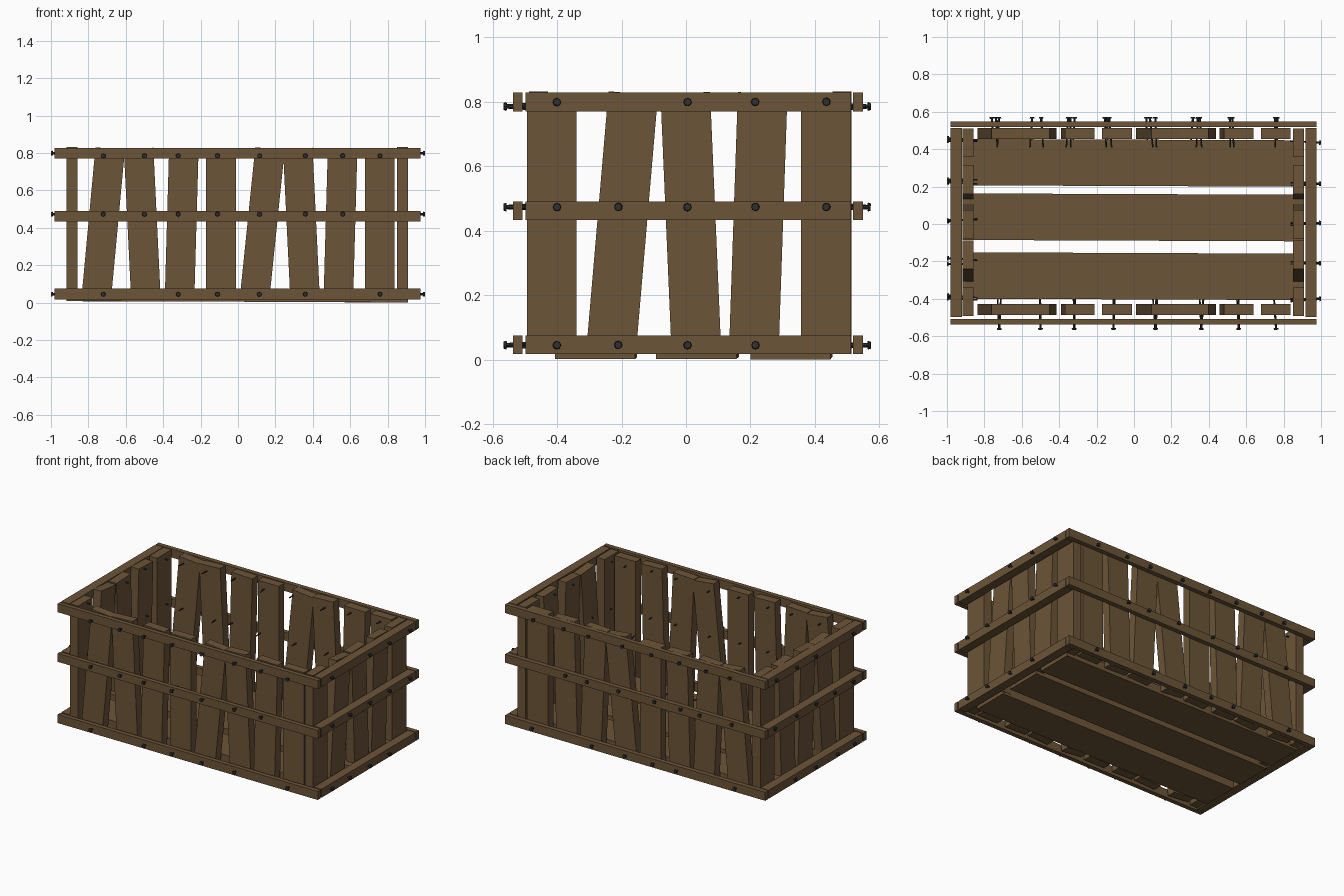
import bpy, math, random
from mathutils import Vector, Matrix

if "Cube" in bpy.data.objects:
    bpy.data.objects.remove(bpy.data.objects["Cube"])

random.seed(4)

def mat(name, c):
    m = bpy.data.materials.new(name)
    m.diffuse_color = (*c, 1)
    m.use_nodes = True
    m.node_tree.nodes["Principled BSDF"].inputs["Base Color"].default_value = m.diffuse_color
    return m

wood = mat("wood", (0.15, 0.09, 0.04))
iron = mat("iron", (0.03, 0.03, 0.033))

def box(name, lo, hi, axis='X', angle=0.0):
    """Box between two corners, turned about its own centre."""
    lo, hi = Vector(lo), Vector(hi)
    bpy.ops.mesh.primitive_cube_add(size=1)
    o = bpy.context.object
    o.name = name
    o.data.transform(Matrix.Diagonal((*(hi - lo), 1)))
    o.data.transform(Matrix.Rotation(angle, 4, axis))
    o.location = (lo + hi) / 2
    o.data.materials.append(wood)
    return o

def cyl(r1, r2, depth, z):
    bpy.ops.mesh.primitive_cone_add(vertices=8, radius1=r1, radius2=r2, depth=depth)
    o = bpy.context.object
    o.data.transform(Matrix.Translation((0, 0, z)))
    o.data.materials.append(iron)
    return o

# master nail: head outermost at z = 0, shank running to -z
head = cyl(0.013, 0.011, 0.008, -0.004)
shank = cyl(0.004, 0.006, 0.155, -0.0855)
shank.select_set(True)
head.select_set(True)
bpy.context.view_layer.objects.active = head
bpy.ops.object.join()
nail_mesh = head.data
bpy.data.objects.remove(head)

def nail(name, pos, out):
    """Nail hammered in slightly askew, head pointing along 'out'."""
    d = Vector(out) + Vector([random.uniform(-0.09, 0.09) for _ in range(3)])
    o = bpy.data.objects.new(name, nail_mesh)
    o.location = pos
    o.rotation_mode = 'QUATERNION'
    o.rotation_quaternion = d.to_track_quat('Z', 'Y')
    bpy.context.collection.objects.link(o)

# three bands of rails round the crate
for z0, z1 in ((0.017, 0.075), (0.433, 0.49), (0.77, 0.828)):
    box("front_rail", (-0.98, -0.537, z0), (0.976, -0.507, z1))
    box("back_rail", (-0.98, 0.518, z0), (0.976, 0.549, z1))
    box("left_rail", (-0.98, -0.498, z0), (-0.92, 0.512, z1))
    box("right_rail", (0.917, -0.498, z0), (0.976, 0.512, z1))

# long wall slats: x at the bottom and top of each
long_slats = [(-0.753, -0.688), (-0.495, -0.529), (-0.311, -0.291), (-0.091, -0.091),
              (0.094, 0.166), (0.356, 0.322), (0.538, 0.558), (0.757, 0.757)]
for b, t in long_slats:
    c, a = (b + t) / 2, math.atan2((t - b), 0.70)
    for name, y0, y1 in (("front_slat", -0.487, -0.428), ("back_slat", 0.455, 0.513)):
        box(name, (c - 0.079, y0, 0.023), (c + 0.079, y1, 0.825), 'Y', a)

# end wall slats: y at the bottom and top of each
end_slats = [(-0.416, -0.416), (-0.228, -0.168), (0.03, 0.0), (0.212, 0.236), (0.434, 0.434)]
for b, t in end_slats:
    c, a = (b + t) / 2, -math.atan2((t - b), 0.70)
    for name, x0, x1 in (("left_slat", -0.917, -0.858), ("right_slat", 0.85, 0.909)):
        box(name, (x0, c - 0.077, 0.023), (x1, c + 0.077, 0.827), 'X', a)

# floor boards, laid a touch unevenly
for y0, y1, tilt in ((-0.403, -0.155, 0.004), (-0.089, 0.16, 0.003), (0.203, 0.451, 0.005)):
    o = box("floor_board", (-0.917, y0, 0.005), (0.909, y1, 0.062), 'Y', tilt)
    o.rotation_euler.z = -0.004

# nails through rails and slats
heights = (0.045, 0.473, 0.785)
for x in (-0.72, -0.5, -0.32, -0.11, 0.115, 0.36, 0.56, 0.76):
    for z in heights:
        if (x, z) in ((-0.5, 0.045), (0.56, 0.045), (0.76, 0.473)):
            continue
        nail("front_nail", (x, -0.565, z), (0, -1, 0))
        nail("back_nail", (x - 0.02 + random.uniform(-0.03, 0.03), 0.572, z), (0, 1, 0))
for y in (-0.4, -0.21, 0.005, 0.215, 0.435):
    for z in heights:
        if (y, z) in ((-0.21, 0.785), (0.435, 0.045)):
            continue
        z += 0.014 if z > 0.7 else 0
        nail("right_nail", (0.999, y, z), (1, 0, 0))
        nail("left_nail", (-0.999, y + random.uniform(-0.01, 0.03), z), (-1, 0, 0))
